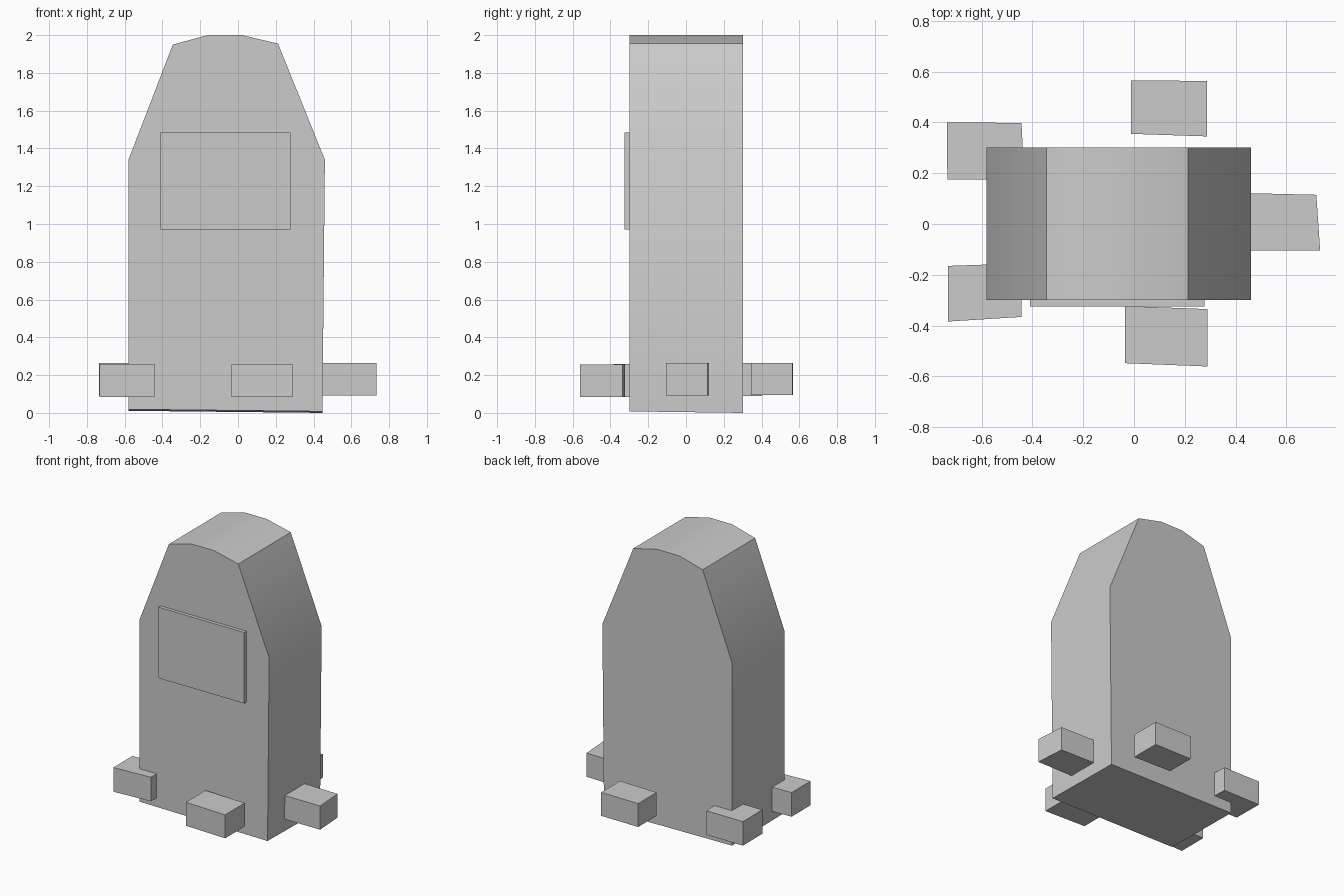
import bpy
import bmesh
from mathutils import Vector

if "Cube" in bpy.data.objects:
    bpy.data.objects.remove(bpy.data.objects["Cube"])

stone = bpy.data.materials.new("stone grey")
stone.diffuse_color = (0.6, 0.6, 0.6, 1)
stone.use_nodes = True
stone.node_tree.nodes["Principled BSDF"].inputs["Base Color"].default_value = stone.diffuse_color


def prism(name, outline, offset, smooth=False):
    """Closed outline of 3D points, extruded along offset."""
    bm = bmesh.new()
    near = [bm.verts.new(p) for p in outline]
    far = [bm.verts.new(Vector(p) + Vector(offset)) for p in outline]
    bm.faces.new(near)
    bm.faces.new(far[::-1])
    n = len(near)
    for i in range(n):
        j = (i + 1) % n
        bm.faces.new((near[j], near[i], far[i], far[j]))
    bmesh.ops.recalc_face_normals(bm, faces=bm.faces)
    mesh = bpy.data.meshes.new(name)
    bm.to_mesh(mesh)
    bm.free()
    mesh.materials.append(stone)
    obj = bpy.data.objects.new(name, mesh)
    bpy.context.collection.objects.link(obj)
    if smooth:
        bpy.ops.object.select_all(action='DESELECT')
        obj.select_set(True)
        bpy.context.view_layer.objects.active = obj
        bpy.ops.object.shade_smooth_by_angle(angle=0.52)
    return obj


# Main slab: tapered shoulders and a shallow arched top
profile = [(-0.58, 0.015), (-0.58, 1.34), (-0.345, 1.95), (-0.16, 2.0),
           (0.02, 2.0), (0.212, 1.955), (0.46, 1.34), (0.447, 0.004)]
slab = prism("headstone", [(x, -0.3, z) for x, z in profile], (0, 0.602, 0), True)
for v in slab.data.vertices:  # slightly uneven foot
    if v.co.z < 0.1:
        v.co.z += 0.004 if v.co.y < 0 else -0.004

# Raised plaque on the front
prism("plaque", [(-0.41, -0.325, 0.97), (0.277, -0.325, 0.97),
                 (0.277, -0.325, 1.485), (-0.41, -0.325, 1.485)], (0, 0.03, 0))

# Loose border stones: plan corners (slightly skewed), bottom and top height
stones = {
    "border_stone_front": ([(-0.035, -0.548), (0.289, -0.561), (0.289, -0.335), (-0.035, -0.323)], 0.085, 0.255),
    "border_stone_back": ([(-0.012, 0.355), (0.287, 0.345), (0.287, 0.563), (-0.012, 0.566)], 0.095, 0.265),
    "border_stone_right": ([(0.44, -0.105), (0.733, -0.105), (0.718, 0.115), (0.425, 0.122)], 0.092, 0.264),
    "border_stone_front_left": ([(-0.732, -0.384), (-0.443, -0.366), (-0.443, -0.155), (-0.732, -0.165)], 0.083, 0.258),
    "border_stone_back_left": ([(-0.735, 0.175), (-0.432, 0.175), (-0.443, 0.398), (-0.737, 0.4)], 0.09, 0.264),
}
for name, (plan, low, high) in stones.items():
    prism(name, [(x, y, low) for x, y in plan], (0, 0, high - low))
